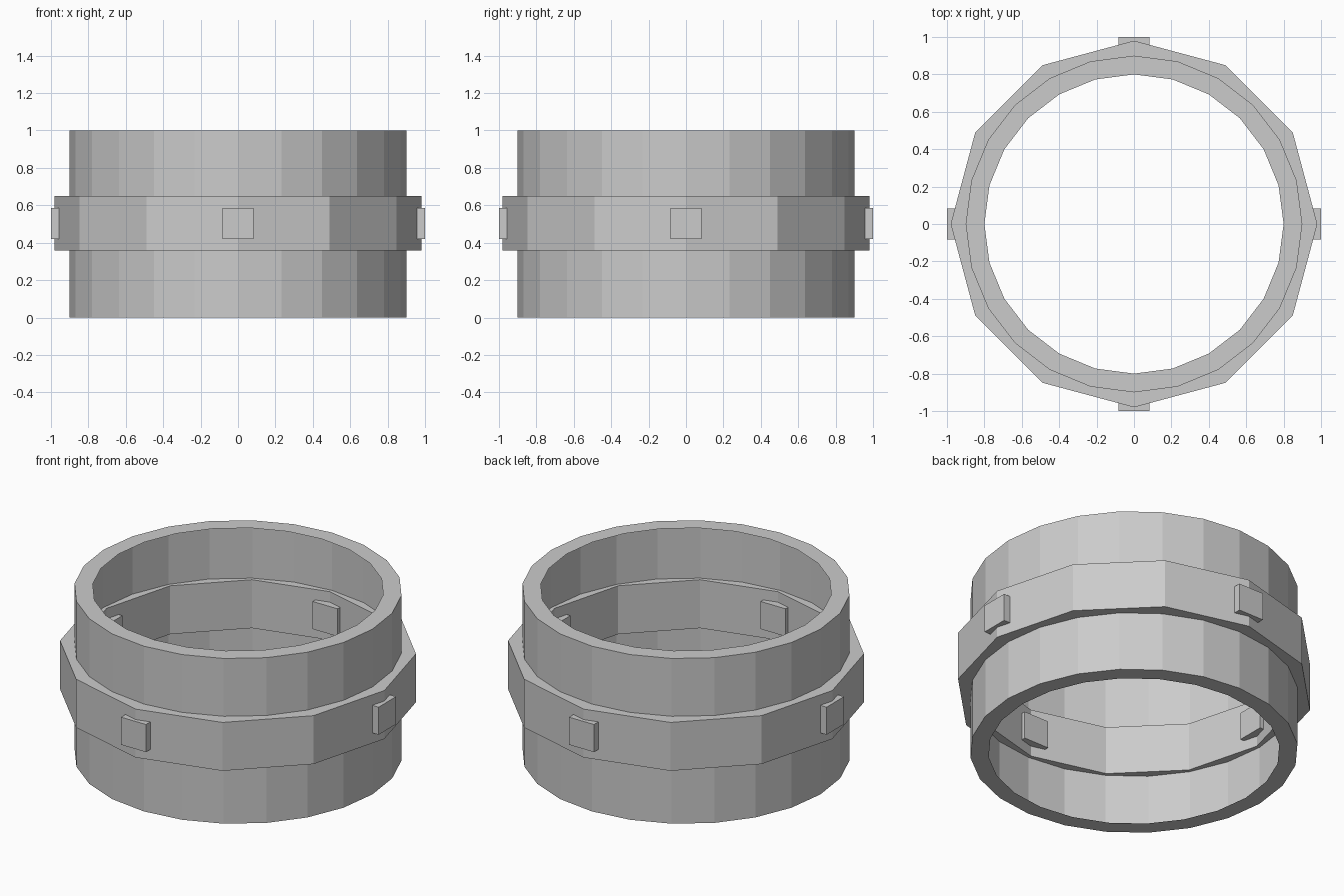
import bpy
import bmesh
from math import cos, sin, pi

cube = bpy.data.objects.get("Cube")
if cube:
    bpy.data.objects.remove(cube, do_unlink=True)

grey = bpy.data.materials.new("plain grey")
grey.use_nodes = True
grey.diffuse_color = (0.6, 0.6, 0.6, 1)
grey.node_tree.nodes["Principled BSDF"].inputs["Base Color"].default_value = grey.diffuse_color


def add_object(name, bm):
    mesh = bpy.data.meshes.new(name)
    bm.to_mesh(mesh)
    bm.free()
    mesh.materials.append(grey)
    obj = bpy.data.objects.new(name, mesh)
    bpy.context.collection.objects.link(obj)
    return obj


def lathe(name, profile, sides, closed):
    """Turn a (radius, height) profile around z into flat-sided faces."""
    bm = bmesh.new()
    rings = []
    for i in range(sides):
        a = 2 * pi * i / sides
        rings.append([bm.verts.new((r * cos(a), r * sin(a), z)) for r, z in profile])
    count = len(profile)
    for i in range(sides):
        here, there = rings[i], rings[(i + 1) % sides]
        for j in range(count if closed else count - 1):
            k = (j + 1) % count
            bm.faces.new((here[j], there[j], there[k], here[k]))
    return add_object(name, bm)


# Thin tube wall with a flat lip turned inward at each end
lathe("tube_wall", [(0.8, 0), (0.9, 0), (0.9, 1), (0.8, 1)], 24, False)

# Coarser raised band around the middle
lathe("middle_band", [(0.88, 0.357), (0.98, 0.357), (0.98, 0.65), (0.88, 0.65)], 12, True)

# Four cube studs passing through the band
SIZE = 0.167
for name, dx, dy in (("front", 0, -1), ("back", 0, 1), ("left", 1, 0), ("right", -1, 0)):
    bm = bmesh.new()
    bmesh.ops.create_cube(bm, size=SIZE)
    stud = add_object(name + "_stud", bm)
    reach = 1 - SIZE / 2
    stud.location = (dx * reach, dy * reach, 0.503)
